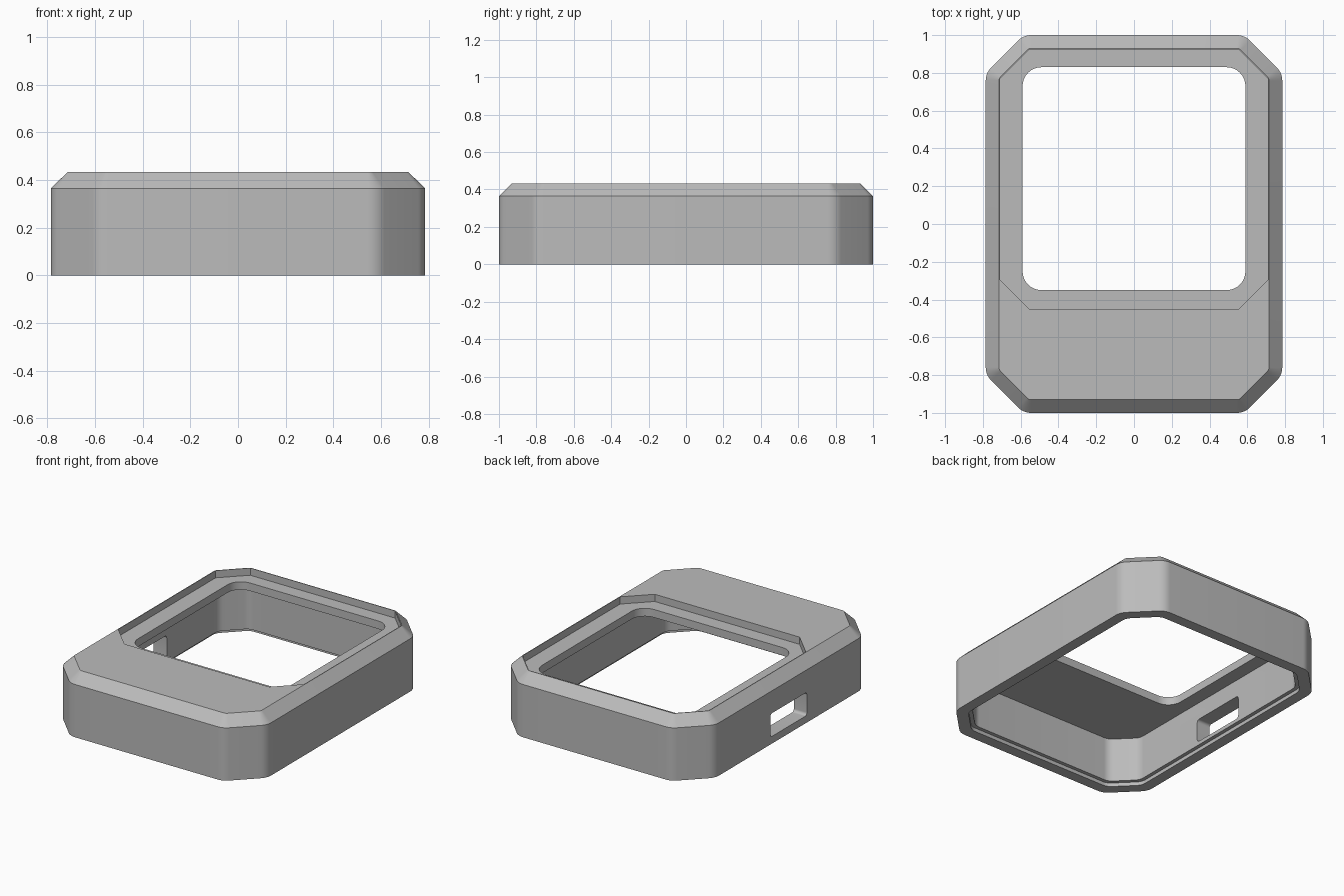
import bpy, bmesh, math
from mathutils import Vector

default = bpy.data.objects.get("Cube")
if default:
    bpy.data.objects.remove(default, do_unlink=True)

HALF_X, HALF_Y, HEIGHT = 0.785, 1.0, 0.433
CORNER = 0.2          # size of the cut corners
SHOULDER = 0.365      # where the top bevel starts
BEVEL = 0.07          # width of the top bevel
FLOOR = 0.383         # screen recess floor
CEILING = 0.328       # underside of the top plate


def fillet(points, radius, steps=8):
    """Round every corner of a counter-clockwise outline."""
    pts = [Vector(p) for p in points]
    if radius == 0:
        return pts
    result = []
    for i, p in enumerate(pts):
        d_in = (p - pts[i - 1]).normalized()
        d_out = (pts[(i + 1) % len(pts)] - p).normalized()
        turn = math.acos(d_in.dot(d_out))
        normal = Vector((-d_in.y, d_in.x))
        centre = p - d_in * radius * math.tan(turn / 2) + normal * radius
        start = math.atan2(-normal.y, -normal.x)
        for k in range(steps + 1):
            a = start + turn * k / steps
            result.append(centre + radius * Vector((math.cos(a), math.sin(a))))
    return result


def rectangle(x0, x1, y0, y1):
    return [(x0, y0), (x1, y0), (x1, y1), (x0, y1)]


def case_outline(inset, radius, front=-HALF_Y):
    """Cut-corner outline of the case, moved inward by inset."""
    x, y1 = HALF_X - inset, HALF_Y - inset
    y0 = front + inset
    c = CORNER - inset * (2 - math.sqrt(2))
    return fillet([(x - c, y0), (x, y0 + c), (x, y1 - c), (x - c, y1),
                   (c - x, y1), (-x, y1 - c), (-x, y0 + c), (c - x, y0)], radius)


def loft(name, layers, sideways=False):
    """Closed solid through matching outlines at rising heights."""
    bm = bmesh.new()
    rings = []
    for outline, h in layers:
        coords = [(h, p.x, p.y) if sideways else (p.x, p.y, h) for p in outline]
        rings.append([bm.verts.new(c) for c in coords])
    for low, high in zip(rings, rings[1:]):
        for i in range(len(low)):
            j = (i + 1) % len(low)
            bm.faces.new((low[i], low[j], high[j], high[i]))
    bm.faces.new(rings[0][::-1])
    bm.faces.new(rings[-1])
    mesh = bpy.data.meshes.new(name)
    bm.to_mesh(mesh)
    bm.free()
    obj = bpy.data.objects.new(name, mesh)
    bpy.context.collection.objects.link(obj)
    return obj


def prism(name, outline, z0, z1, sideways=False):
    return loft(name, [(outline, z0), (outline, z1)], sideways)


# Outer body with bevelled top edge
case = loft("case_shell", [
    (case_outline(0, 0.1), 0),
    (case_outline(0, 0.1), SHOULDER),
    (case_outline(BEVEL, 0.1 - BEVEL), HEIGHT)])

# Cutters: inner cavity, back cover ledge, screen recess, window, side port
cutters = [
    prism("cavity_cutter", case_outline(0.1, 0.08), -0.1, CEILING),
    prism("cover_ledge_cutter", case_outline(0.075, 0.08), -0.1, 0.025),
    prism("screen_recess_cutter",
          case_outline(BEVEL + 0.005, 0, front=-0.525), FLOOR, 0.6),
    prism("window_cutter",
          fillet(rectangle(-0.59, 0.59, -0.35, 0.83), 0.1), 0.2, 0.6),
    prism("side_port_cutter",
          fillet(rectangle(-0.2, 0.2, 0.05, 0.21), 0.02), -0.9, -0.5, sideways=True),
]

bpy.ops.object.select_all(action='DESELECT')
bpy.context.view_layer.objects.active = case
case.select_set(True)
for cutter in cutters:
    cutter.hide_render = True
    mod = case.modifiers.new(cutter.name, 'BOOLEAN')
    mod.operation = 'DIFFERENCE'
    mod.solver = 'EXACT'
    mod.object = cutter
    bpy.ops.object.modifier_apply(modifier=mod.name)
    bpy.data.objects.remove(cutter, do_unlink=True)

# Single grey finish
grey = bpy.data.materials.new("plain_grey")
grey.use_nodes = True
colour = (0.5, 0.5, 0.5, 1)
grey.diffuse_color = colour
grey.node_tree.nodes["Principled BSDF"].inputs["Base Color"].default_value = colour
case.data.materials.clear()
case.data.materials.append(grey)

bpy.ops.object.shade_smooth_by_angle(angle=math.radians(25))
